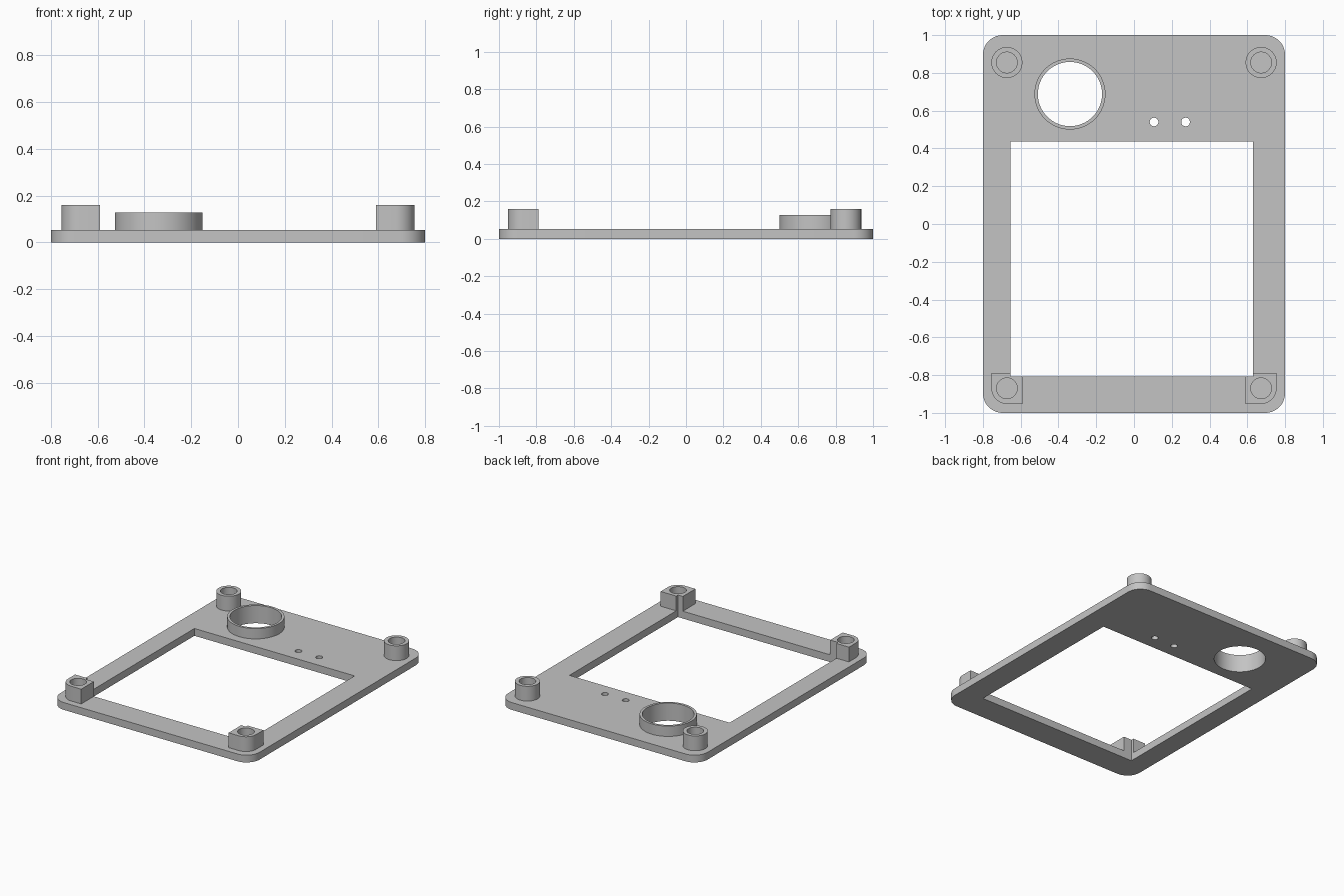
import bpy
import bmesh
from math import sin, cos, pi, radians

cube = bpy.data.objects.get("Cube")
if cube:
    bpy.data.objects.remove(cube, do_unlink=True)

GREY = (0.55, 0.55, 0.55, 1)
grey = bpy.data.materials.new("plain_grey")
grey.use_nodes = True
grey.diffuse_color = GREY
grey.node_tree.nodes["Principled BSDF"].inputs["Base Color"].default_value = GREY

PLATE_TOP = 0.053
POST_TOP = 0.16
RING_TOP = 0.128
LEFT, RIGHT, FRONT, BACK = -0.655, 0.63, -0.808, 0.436   # window edges
POST_X, POST_R, BORE_R = 0.673, 0.082, 0.055


def arc(cx, cy, r, start=0, end=360, steps=12, flip=1):
    """Points of an arc, mirrored in x when flip is -1."""
    angles = [radians(start + (end - start) * i / steps) for i in range(steps + 1)]
    return [(cx + flip * r * cos(a), cy + r * sin(a)) for a in angles]


def circle(cx, cy, r, steps=64):
    return arc(cx, cy, r, steps=steps)[:-1]


def extrude_profile(name, loops, z0, z1):
    """Solid from an outer loop and optional hole loops."""
    curve = bpy.data.curves.new(name + "_profile", "CURVE")
    curve.dimensions = "2D"
    curve.fill_mode = "BOTH"
    curve.extrude = (z1 - z0) / 2
    for loop in loops:
        spline = curve.splines.new("POLY")
        spline.points.add(len(loop) - 1)
        for point, (x, y) in zip(spline.points, loop):
            point.co = (x, y, 0, 1)
        spline.use_cyclic_u = True
    helper = bpy.data.objects.new(name + "_profile", curve)
    bpy.context.collection.objects.link(helper)
    bpy.context.view_layer.update()
    depsgraph = bpy.context.evaluated_depsgraph_get()
    mesh = bpy.data.meshes.new_from_object(helper.evaluated_get(depsgraph))
    bpy.data.objects.remove(helper, do_unlink=True)
    bpy.data.curves.remove(curve)

    bm = bmesh.new()
    bm.from_mesh(mesh)
    bmesh.ops.remove_doubles(bm, verts=bm.verts, dist=0.0001)
    bmesh.ops.translate(bm, verts=bm.verts, vec=(0, 0, (z0 + z1) / 2))
    bmesh.ops.recalc_face_normals(bm, faces=bm.faces)
    bm.to_mesh(mesh)
    bm.free()
    mesh.name = name
    mesh.materials.clear()
    mesh.materials.append(grey)
    mesh.shade_smooth()
    mesh.set_sharp_from_angle(angle=radians(30))
    obj = bpy.data.objects.new(name, mesh)
    bpy.context.collection.objects.link(obj)
    return obj


# Base plate: rounded outline, window, round opening and two pin holes
corner = 0.105
cx, cy = 0.8 - corner, 1 - corner
outline = (arc(cx, cy, corner, 0, 90) + arc(-cx, cy, corner, 90, 180)
           + arc(-cx, -cy, corner, 180, 270) + arc(cx, -cy, corner, 270, 360))
window = [(LEFT, FRONT), (RIGHT, FRONT), (RIGHT, BACK), (LEFT, BACK)]
opening = circle(-0.339, 0.688, 0.17)
pin_holes = [circle(x, 0.54, 0.023, 24) for x in (0.106, 0.273)]
extrude_profile("base_plate", [outline, window, opening] + pin_holes, 0, PLATE_TOP)

# Thin collar around the round opening
extrude_profile("opening_collar", [circle(-0.339, 0.688, 0.188), opening],
                PLATE_TOP, RING_TOP)

for side, label, edge in ((-1, "right", LEFT), (1, "left", RIGHT)):
    x = side * POST_X
    # Round back post with a blind bore
    y = 0.855
    extrude_profile("back_post_" + label,
                    [circle(x, y, POST_R), circle(x, y, BORE_R, 48)],
                    PLATE_TOP, POST_TOP)
    # Square front post: outer corner rounded, inner corner notched by the window
    y = -0.87
    inner, outer = x - side * POST_R, x + side * POST_R
    block = arc(x, y, POST_R, 270, 360, flip=side) + [
        (outer, y + POST_R), (edge, y + POST_R), (edge, FRONT),
        (inner, FRONT), (inner, y - POST_R)]
    extrude_profile("front_post_" + label, [block, circle(x, y, BORE_R, 48)],
                    PLATE_TOP, POST_TOP)
